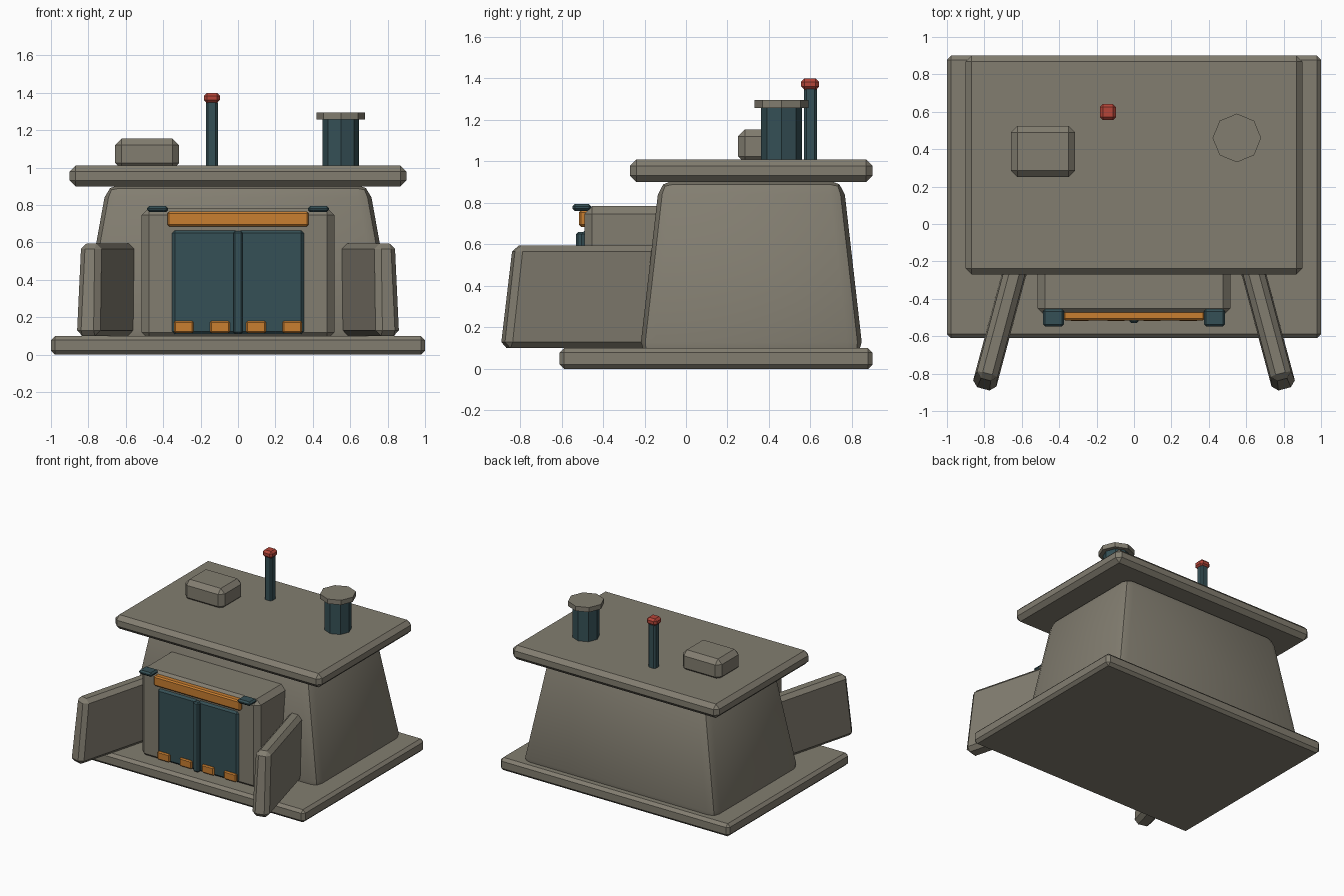
import bpy, bmesh
from math import radians, pi

old = bpy.data.objects.get("Cube")
if old:
    bpy.data.objects.remove(old, do_unlink=True)


def material(name, rgb):
    m = bpy.data.materials.new(name)
    m.use_nodes = True
    m.diffuse_color = (*rgb, 1)
    m.node_tree.nodes["Principled BSDF"].inputs["Base Color"].default_value = (*rgb, 1)
    return m


concrete = material("warm grey concrete", (0.225, 0.207, 0.163))
steel = material("dark teal steel", (0.036, 0.08, 0.092))
orange = material("hazard orange", (0.58, 0.21, 0.03))
red = material("signal red", (0.46, 0.06, 0.04))


def finish(bm, name, mat, location=(0, 0, 0), turn=0):
    bmesh.ops.recalc_face_normals(bm, faces=bm.faces)
    mesh = bpy.data.meshes.new(name)
    bm.to_mesh(mesh)
    bm.free()
    mesh.materials.append(mat)
    ob = bpy.data.objects.new(name, mesh)
    ob.location = location
    ob.rotation_euler.z = turn
    bpy.context.collection.objects.link(ob)
    return ob


def box(name, x, y, z, mat, bevel=0.01, taper=1.0, turn=0, segments=1):
    """Chamfered box from (min, max) ranges; taper scales its top."""
    bm = bmesh.new()
    bmesh.ops.create_cube(bm, size=1)
    size = [r[1] - r[0] for r in (x, y, z)]
    centre = [(r[0] + r[1]) / 2 for r in (x, y, z)]
    for v in bm.verts:
        k = taper if v.co.z > 0 else 1
        v.co.x *= size[0] * k
        v.co.y *= size[1] * k
        v.co.z *= size[2]
    bmesh.ops.bevel(bm, geom=bm.edges[:], offset=bevel, segments=segments,
                    profile=0.5, affect='EDGES', clamp_overlap=True)
    return finish(bm, name, mat, centre, turn)


def octagon(name, x, y, z, radius, mat):
    bm = bmesh.new()
    bmesh.ops.create_cone(bm, cap_ends=True, segments=8, radius1=radius,
                          radius2=radius, depth=z[1] - z[0])
    return finish(bm, name, mat, (x, y, (z[0] + z[1]) / 2))


# Main bunker mass
box("foundation_slab", (-1, 1), (-0.61, 0.90), (0, 0.10), concrete, 0.022)
body = box("bunker_body", (-0.855, 0.855), (-0.225, 0.855), (0.06, 0.91),
           concrete, 0.07, taper=0.82, segments=2)
box("roof_slab", (-0.9, 0.9), (-0.27, 0.9), (0.9, 1.01), concrete, 0.032)

# Entrance
box("entrance_block", (-0.515, 0.515), (-0.49, 0.1), (0.08, 0.785), concrete, 0.038)
box("door_divider", (-0.025, 0.025), (-0.53, -0.48), (0.11, 0.66), steel, 0.01)
box("door_lintel", (-0.378, 0.378), (-0.515, -0.45), (0.685, 0.765), orange, 0.01)

# Mirrored entrance parts and splayed wing walls
for side, s in (("right", -1), ("left", 1)):
    def span(a, b):
        return tuple(sorted((a * s, b * s)))
    box(side + "_door", span(0, 0.352), (-0.505, -0.46), (0.11, 0.665), steel, 0.015)
    box(side + "_lamp", span(0.373, 0.487), (-0.548, -0.455), (0.762, 0.794), steel, 0.012)
    for label, c in (("inner", 0.097), ("outer", 0.29)):
        box(side + "_" + label + "_door_block", span(c - 0.053, c + 0.053),
            (-0.518, -0.49), (0.115, 0.18), orange, 0.008)
    box(side + "_wing_wall", span(0.625, 0.755), (-0.9, 0), (0.1, 0.595),
        concrete, 0.03, taper=0.87, turn=s * radians(15))

# Roof equipment
box("roof_vent_box", (-0.657, -0.315), (0.25, 0.525), (0.99, 1.155), concrete, 0.035)
box("antenna_mast", (-0.172, -0.108), (0.568, 0.632), (0.99, 1.36), steel, 0.012)
box("antenna_beacon", (-0.183, -0.097), (0.555, 0.641), (1.345, 1.4), red, 0.016)
octagon("chimney_pipe", 0.55, 0.46, (1.0, 1.265), 0.098, steel)
octagon("chimney_cap", 0.55, 0.46, (1.258, 1.295), 0.13, concrete)

# Soft rounded corners on the body only
bpy.ops.object.select_all(action='DESELECT')
body.select_set(True)
bpy.context.view_layer.objects.active = body
bpy.ops.object.shade_smooth_by_angle(angle=pi / 6)
